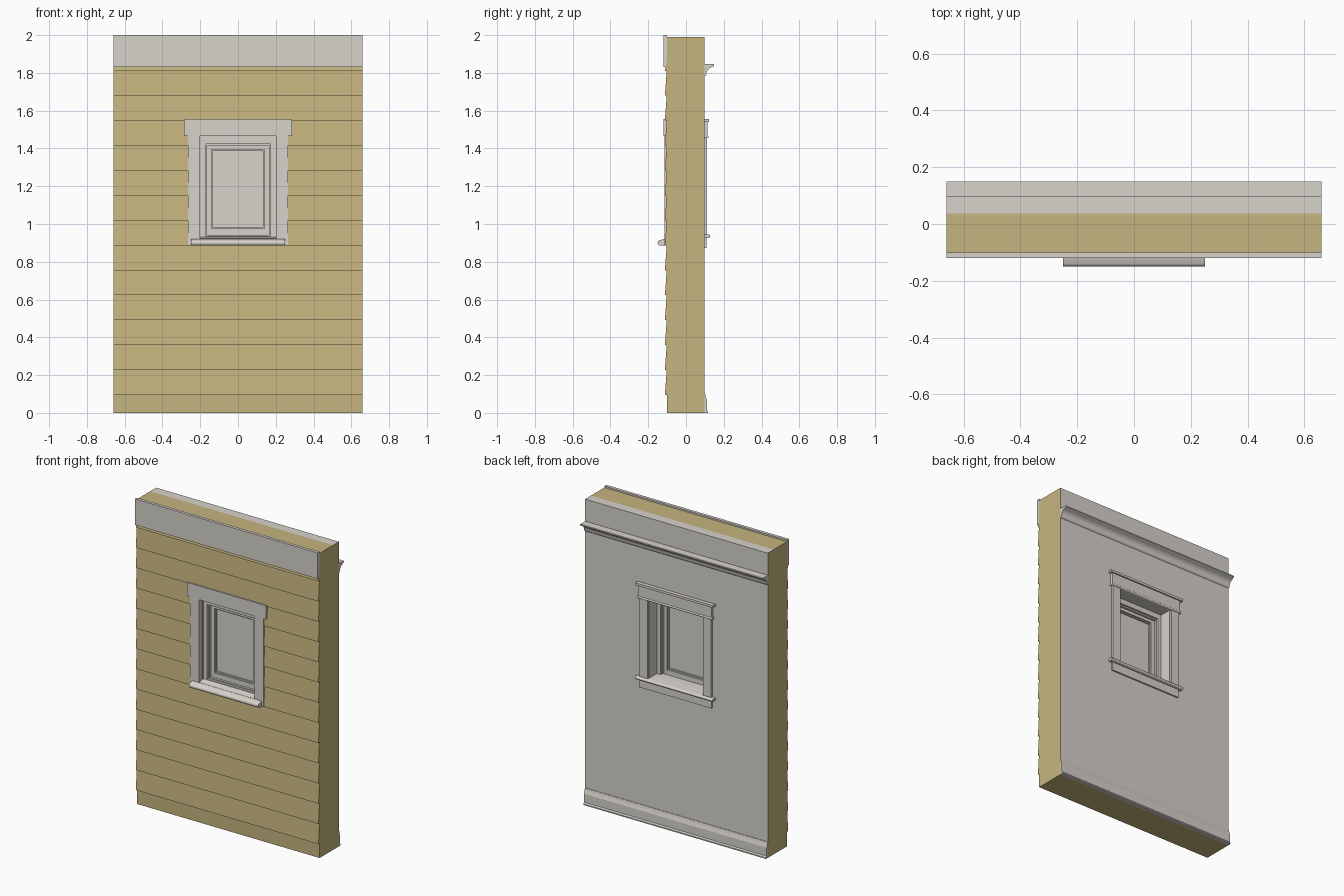
import bpy, bmesh, math

cube = bpy.data.objects.get("Cube")
if cube:
    bpy.data.objects.remove(cube, do_unlink=True)


def make_material(name, rgb):
    mat = bpy.data.materials.new(name)
    mat.use_nodes = True
    mat.diffuse_color = (*rgb, 1)
    mat.node_tree.nodes["Principled BSDF"].inputs["Base Color"].default_value = (*rgb, 1)
    return mat


TAN = make_material("tan siding", (0.56, 0.46, 0.21))
GREY = make_material("warm grey trim", (0.68, 0.65, 0.60))


def finish(name, bm, mats, smooth=False):
    bmesh.ops.recalc_face_normals(bm, faces=bm.faces)
    mesh = bpy.data.meshes.new(name)
    bm.to_mesh(mesh)
    bm.free()
    for m in mats:
        mesh.materials.append(m)
    ob = bpy.data.objects.new(name, mesh)
    bpy.context.collection.objects.link(ob)
    if smooth:
        bpy.ops.object.select_all(action='DESELECT')
        ob.select_set(True)
        bpy.context.view_layer.objects.active = ob
        bpy.ops.object.shade_smooth_by_angle(angle=math.radians(35))
    return ob


def add_prism(bm, profile, x0, x1):
    """Extrude a closed (y, z) profile along x."""
    a = [bm.verts.new((x0, y, z)) for y, z in profile]
    b = [bm.verts.new((x1, y, z)) for y, z in profile]
    bm.faces.new(a)
    bm.faces.new(b)
    for i in range(len(a)):
        j = (i + 1) % len(a)
        bm.faces.new((a[i], a[j], b[j], b[i]))


def prism(name, profile, half, mat=GREY, smooth=False):
    bm = bmesh.new()
    add_prism(bm, profile, -half, half)
    return finish(name, bm, [mat], smooth)


def rect(y0, y1, z0, z1):
    return [(y0, z0), (y1, z0), (y1, z1), (y0, z1)]


def ring(name, outer, inner, y0, y1, mats=(GREY,)):
    """Rectangular frame; outer and inner are (half width, z0, z1)."""
    bm = bmesh.new()
    loops = []
    for (w, z0, z1) in (outer, inner):
        for y in (y0, y1):
            loops.append([bm.verts.new(p) for p in
                          ((-w, y, z0), (w, y, z0), (w, y, z1), (-w, y, z1))])
    of, ob_, nf, nb = loops
    for p, q in ((of, nf), (ob_, nb), (of, ob_), (nf, nb)):
        for i in range(4):
            j = (i + 1) % 4
            bm.faces.new((p[i], p[j], q[j], q[i]))
    return finish(name, bm, mats)


def arc(cy, cz, r, a0, a1, n):
    return [(cy + r * math.cos(math.radians(a0 + (a1 - a0) * i / n)),
             cz + r * math.sin(math.radians(a0 + (a1 - a0) * i / n))) for i in range(n + 1)]


W, TOP = 0.66, 1.99
OPEN = (0.20, 0.92, 1.465)

# Wall core and inner lining around the window opening
ring("wall_core", (W, 0, TOP), OPEN, -0.10, 0.037, [TAN])
lining = ring("wall_lining", (W, 0, TOP), OPEN, 0.037, 0.098, [GREY, TAN])
for f in lining.data.polygons:
    c = f.center
    if (abs(f.normal.x) > 0.9 and abs(c.x) > 0.5) or (f.normal.z < -0.9 and c.z < 0.1):
        f.material_index = 1

# Lapped siding boards, split where they meet the window
bm = bmesh.new()
STEP, FIRST = 0.132, 0.095
for i in range(14):
    z0 = FIRST + i * STEP
    z1 = min(z0 + STEP, 1.86)
    board = [(-0.098, z0), (-0.112, z0), (-0.102, z1), (-0.098, z1)]
    if z1 > OPEN[1] and z0 < OPEN[2]:
        add_prism(bm, board, -W, -0.23)
        add_prism(bm, board, 0.23, W)
    else:
        add_prism(bm, board, -W, W)
finish("lap_siding", bm, [TAN])

# Outside top board
prism("frieze_board", rect(-0.12, -0.10, 1.83, 2.0), W)


def side_pair(name, x0, x1, y0, y1, z0, z1):
    bm = bmesh.new()
    for s in (-1, 1):
        add_prism(bm, rect(y0, y1, z0, z1), s * x0, s * x1)
    finish(name, bm, [GREY])


# Outside window casing and sill
side_pair("front_side_casings", 0.20, 0.265, -0.115, -0.098, 0.89, 1.465)
prism("front_head_casing", rect(-0.12, -0.098, 1.465, 1.555), 0.285)
nose = arc(-0.135, 0.90, 0.015, 270, 110, 8)
prism("front_sill", [(-0.09, 0.885)] + nose + [(-0.10, 0.925), (-0.09, 0.925)], 0.25, GREY, True)
prism("sill_slope", [(-0.115, 0.915), (0.0, 0.915), (0.0, 0.936), (-0.06, 0.936), (-0.115, 0.922)], 0.199)

# Window: liner, frame, stop, sash, bead and pane, stepping inwards
ring("jamb_liner", OPEN, (0.196, 0.93, 1.458), -0.08, 0.10)
ring("window_frame", (0.198, 0.922, 1.46), (0.171, 0.936, 1.424), -0.075, 0.02)
ring("sash_stop", (0.173, 0.93, 1.43), (0.164, 0.943, 1.415), -0.06, 0.008)
ring("sash", (0.167, 0.935, 1.42), (0.139, 0.975, 1.395), -0.045, -0.005)
ring("glazing_bead", (0.141, 0.97, 1.40), (0.133, 0.983, 1.388), -0.036, -0.014)
prism("window_pane", rect(-0.028, -0.022, 0.975, 1.395), 0.137)

# Inside window casing
side_pair("back_side_casings", 0.20, 0.26, 0.095, 0.112, 0.94, 1.465)
prism("back_head_casing", rect(0.095, 0.114, 1.465, 1.54), 0.265)
prism("back_head_cap", rect(0.095, 0.123, 1.54, 1.555), 0.28)
prism("back_head_fillet", arc(0.112, 1.462, 0.007, -90, 90, 6) + [(0.095, 1.469), (0.095, 1.455)],
      0.27, GREY, True)
prism("back_stool", [(0.0, 0.925)] + arc(0.118, 0.9355, 0.0095, -90, 90, 6) + [(0.0, 0.945)],
      0.199, GREY, True)
prism("back_stool_nose", [(0.095, 0.925)] + arc(0.119, 0.9355, 0.0095, -90, 90, 6) + [(0.095, 0.945)],
      0.28, GREY, True)
prism("back_apron", rect(0.095, 0.108, 0.872, 0.928), 0.26)

# Crown moulding: a cove between two small fillets
cove = arc(0.148, 1.792, 0.04, 180, 105, 8)
crown = [(0.095, 1.78), (0.102, 1.784)] + cove + [(0.149, 1.838), (0.149, 1.846), (0.095, 1.846)]
prism("crown_moulding", crown, W, GREY, True)

# Baseboard with a shoe at the floor and a tapered top
prism("baseboard", [(0.095, 0), (0.117, 0), (0.117, 0.008), (0.110, 0.016), (0.110, 0.07),
                    (0.104, 0.09), (0.101, 0.105), (0.095, 0.105)], W)
